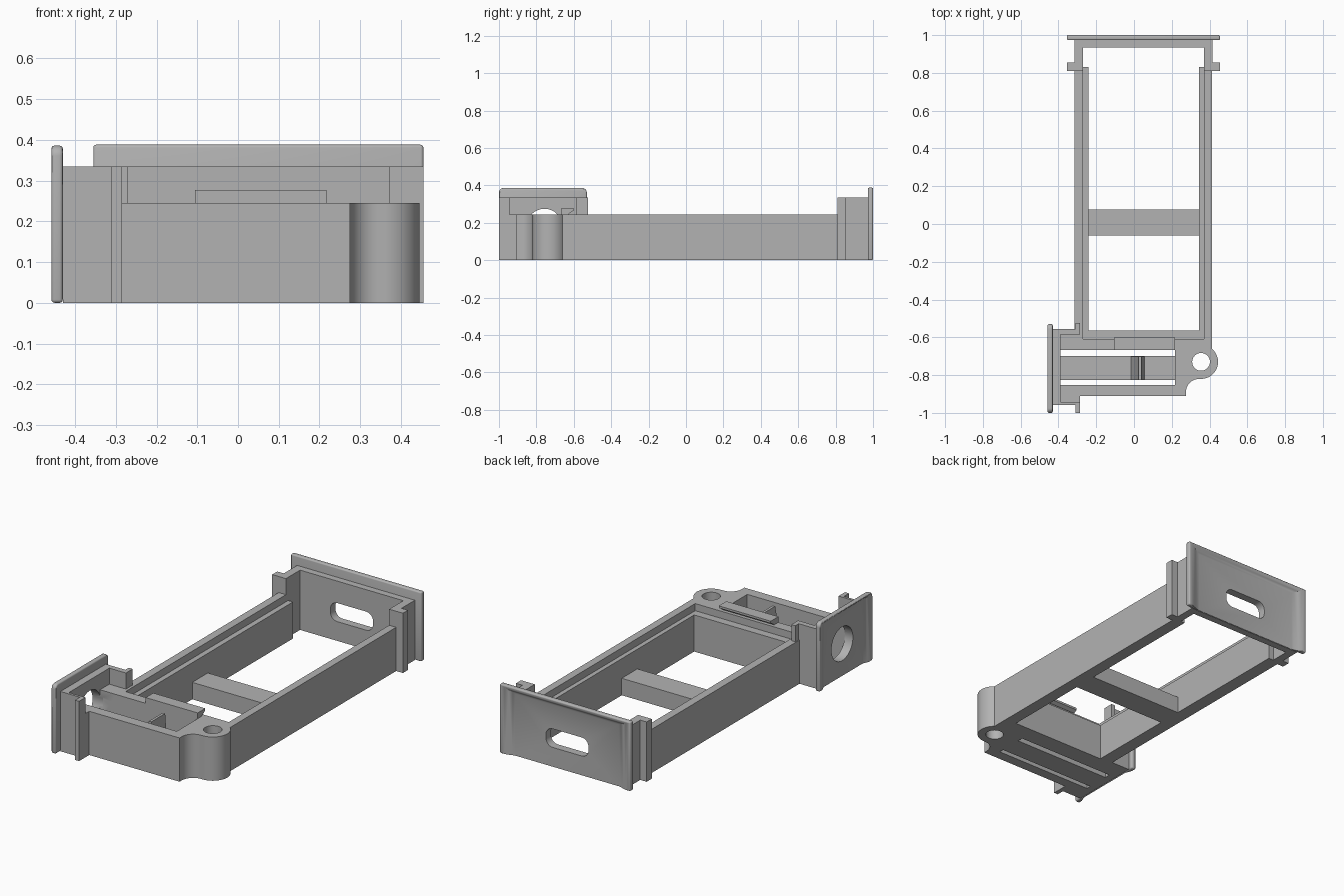
import bpy, bmesh
from math import cos, sin, radians

cube = bpy.data.objects.get("Cube")
if cube:
    bpy.data.objects.remove(cube)

grey = bpy.data.materials.new("mid_grey")
grey.use_nodes = True
COLOUR = (0.45, 0.45, 0.45, 1)
grey.diffuse_color = COLOUR
grey.node_tree.nodes["Principled BSDF"].inputs["Base Color"].default_value = COLOUR


def loft(name, rings):
    """Closed solid through a list of matching 3D rings."""
    bm = bmesh.new()
    loops = [[bm.verts.new(p) for p in r] for r in rings]
    n = len(loops[0])
    for a, b in zip(loops, loops[1:]):
        for i in range(n):
            j = (i + 1) % n
            bm.faces.new((a[i], a[j], b[j], b[i]))
    bm.faces.new(loops[0][::-1])
    bm.faces.new(loops[-1])
    bmesh.ops.recalc_face_normals(bm, faces=bm.faces)
    mesh = bpy.data.meshes.new(name)
    bm.to_mesh(mesh)
    bm.free()
    mesh.materials.append(grey)
    ob = bpy.data.objects.new(name, mesh)
    bpy.context.collection.objects.link(ob)
    return ob


def prism(name, pts, axis, lo, hi):
    """Extrude a 2D outline along an axis."""
    place = {"x": lambda p, d: (d, p[0], p[1]),
             "y": lambda p, d: (p[0], d, p[1]),
             "z": lambda p, d: (p[0], p[1], d)}[axis]
    return loft(name, [[place(p, d) for p in pts] for d in (lo, hi)])


def box(name, x0, x1, y0, y1, z0, z1):
    return prism(name, [(x0, y0), (x1, y0), (x1, y1), (x0, y1)], "z", z0, z1)


def arc(cx, cy, r, start, end, steps):
    angles = [radians(start + (end - start) * i / steps) for i in range(steps + 1)]
    return [(cx + r * cos(a), cy + r * sin(a)) for a in angles]


def bake(ob):
    deps = bpy.context.evaluated_depsgraph_get()
    mesh = bpy.data.meshes.new_from_object(ob.evaluated_get(deps))
    ob.modifiers.clear()
    ob.data = mesh


def cut(ob, *cutters):
    for c in cutters:
        m = ob.modifiers.new("cut", "BOOLEAN")
        m.operation, m.solver, m.object = "DIFFERENCE", "EXACT", c
        bake(ob)
        bpy.data.objects.remove(c)


def bevel(ob, width):
    m = ob.modifiers.new("bevel", "BEVEL")
    m.width, m.segments = width, 3
    bake(ob)


def scoop(u0, u1, top, scale, place):
    """Soft dished cutter, open at the bottom; place maps (u, depth, z)."""
    rings = []
    for inset, depth in ((.015, -.02), (.015, 0), (.03, .003), (.05, .01), (.07, .017), (.085, .02)):
        i = inset * scale
        z = top - i * .5
        rings.append([place(u, depth, h) for u, h in
                      ((u0 + i, -.05), (u1 - i, -.05), (u1 - i, z), (u0 + i, z))])
    return loft("scoop_cutter", rings)


# Main frame with the screw lug and the front compartment
outline = [(-.315, .83), (-.315, -.555), (-.43, -.555), (-.43, -.957),
           (-.285, -.957), (-.285, -.91), (.275, -.91)]
outline += arc(.345, -.89, .07, 180, 90, 10)
outline += arc(.355, -.73, .09, -85, 50, 24)
outline += [(.413, .83)]
frame = prism("frame", outline, "z", 0, .245)


def round_hole():
    return prism("round_cutter", arc(-.757, .18, .095, 0, 348.75, 31), "x", -.6, -.37)


cut(frame,
    box("recess_cutter", -.27, .37, -.61, 1, .205, .4),
    box("opening_cutter", -.24, .345, -.565, 1, -.1, .4),
    box("compartment_cutter", -.388, .217, -.852, -.667, .04, .4),
    box("slot_cutter", -.388, .217, -.852, -.825, -.1, .2),
    box("slot_cutter", -.388, .217, -.7, -.667, -.1, .2),
    prism("lug_cutter", arc(.355, -.73, .047, 0, 348.75, 31), "z", -.1, .4),
    round_hole())

# Parts inside the frame
box("cross_bar", -.245, .35, -.062, .076, 0, .095)
prism("latch_wedge", [(-.02, .03), (0, .1), (.025, .24), (.04, .24), (.055, .03)],
      "y", -.825, -.702)
prism("hook_strip", [(-.667, .24), (-.635, .24), (-.625, .25), (-.6, .265),
                     (-.6, .277), (-.667, .277)], "x", -.105, .217)


# Back housing, flanges and end plate
def end_slot():
    pts = []
    for cx, cz, a in ((.14, .17, 0), (-.04, .17, 90), (-.04, .15, 180), (.14, .15, 270)):
        pts += arc(cx, cz, .042, a, a + 90, 8)
    return prism("slot_cutter", pts, "y", .9, 1.1)


back_housing = box("back_housing", -.315, .415, .81, .975, 0, .335)
cut(back_housing, box("void_cutter", -.27, .37, .7, .935, -.1, .5), end_slot())
for side, x0, x1 in (("right", -.355, -.31), ("left", .41, .455)):
    box("back_flange_" + side, x0, x1, .81, .855, 0, .335)
back_plate = box("back_plate", -.355, .455, .973, 1, 0, .388)
bevel(back_plate, .007)
cut(back_plate, scoop(-.355, .455, .388, 1, lambda u, d, z: (u, 1 - d, z)), end_slot())

# Side housing, flanges and end plate at the front
side_housing = box("side_housing", -.431, -.285, -.957, -.555, .243, .335)
cut(side_housing, box("void_cutter", -.388, 0, -.943, -.585, .2, .5), round_hole())
for end, y0, y1 in (("front", -1, -.95), ("back", -.56, -.525)):
    box("side_flange_" + end, -.31, -.285, y0, y1, 0, .335)
plate_shape = [(-1, 0), (-.53, 0)]
plate_shape += arc(-.555, .361, .025, 0, 90, 6) + arc(-.975, .361, .025, 90, 180, 6)
side_plate = prism("side_plate", plate_shape, "x", -.458, -.43)
bevel(side_plate, .008)
cut(side_plate, scoop(-1, -.53, .386, .8, lambda u, d, z: (-.458 + d, u, z)), round_hole())

# Smooth the curved surfaces only
bpy.ops.object.select_all(action="DESELECT")
for ob in (frame, back_housing, back_plate, side_housing, side_plate):
    ob.select_set(True)
    bpy.context.view_layer.objects.active = ob
bpy.ops.object.shade_smooth_by_angle(angle=radians(30))
